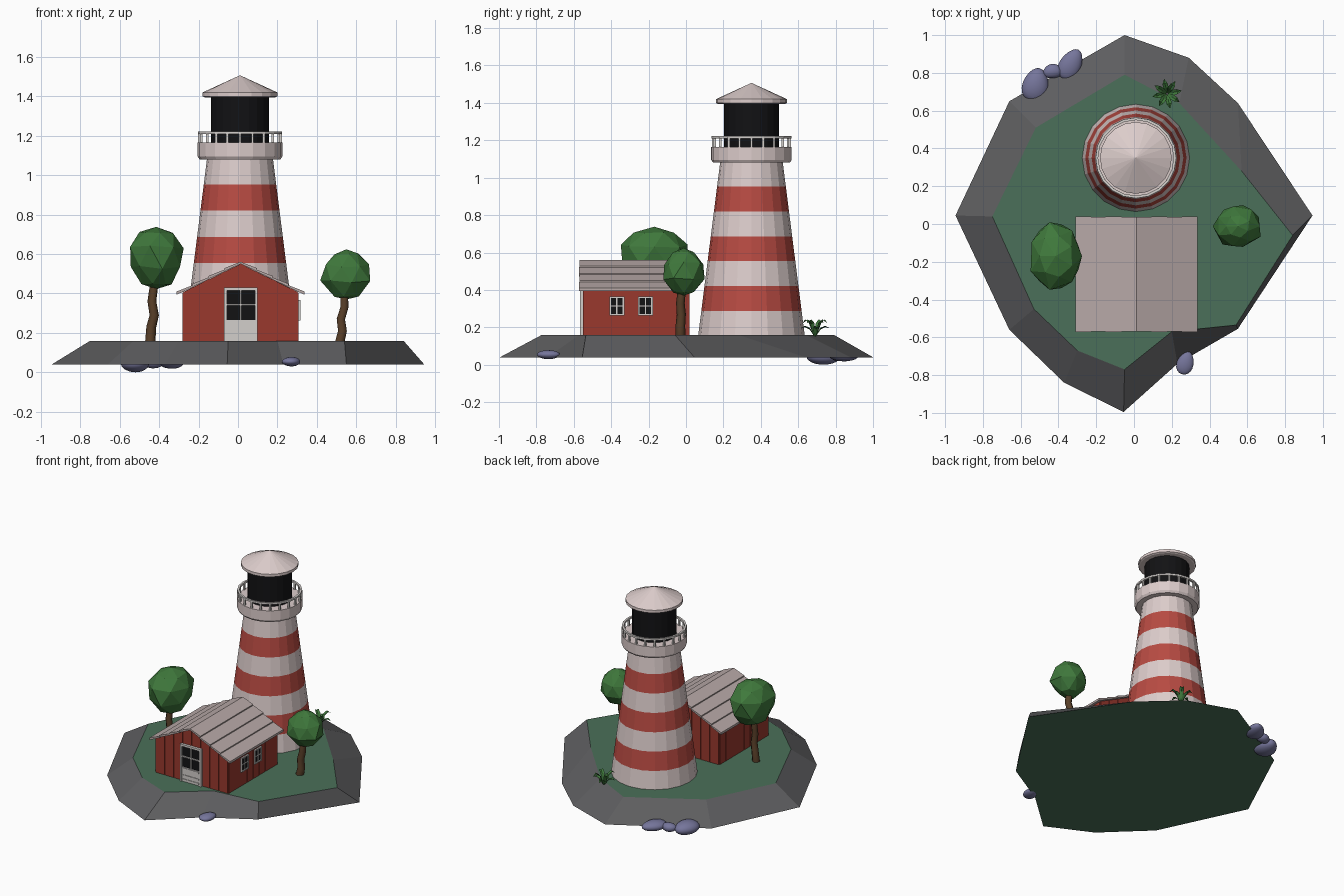
import bpy, bmesh, random
from math import sin, cos, pi
from mathutils import Vector, Matrix

if "Cube" in bpy.data.objects:
    bpy.data.objects.remove(bpy.data.objects["Cube"])

random.seed(4)

def mat(name, r, g, b):
    m = bpy.data.materials.new(name)
    m.diffuse_color = (r, g, b, 1)
    m.use_nodes = True
    m.node_tree.nodes["Principled BSDF"].inputs["Base Color"].default_value = m.diffuse_color
    return m

WHITE = mat("white_paint", .72, .61, .60)
RED = mat("red_band", .48, .07, .055)
BARN = mat("house_red", .32, .04, .027)
ROOF = mat("roof_boards", .48, .40, .39)
TRIM = mat("trim", .65, .62, .60)
BLACK = mat("dark_glass", .006, .006, .007)
GRASS = mat("grass", .07, .16, .10)
CLIFF = mat("cliff", .11, .11, .115)
STONE = mat("stone", .18, .18, .33)
LEAF = mat("foliage", .05, .19, .045)
BARK = mat("bark", .10, .05, .022)

def finish(bm, name, *mats, smooth=False):
    bmesh.ops.remove_doubles(bm, verts=bm.verts, dist=1e-5)
    bmesh.ops.recalc_face_normals(bm, faces=bm.faces)
    me = bpy.data.meshes.new(name)
    bm.to_mesh(me)
    bm.free()
    for m in mats:
        me.materials.append(m)
    if smooth:
        me.polygons.foreach_set("use_smooth", [True] * len(me.polygons))
    ob = bpy.data.objects.new(name, me)
    bpy.context.collection.objects.link(ob)
    return ob

def prism(bm, pts, y0, y1):
    """Extrude an (x, z) outline along y."""
    a = [bm.verts.new((x, y0, z)) for x, z in pts]
    b = [bm.verts.new((x, y1, z)) for x, z in pts]
    n = len(pts)
    bm.faces.new(a)
    bm.faces.new(b[::-1])
    for i in range(n):
        bm.faces.new((a[i], a[(i + 1) % n], b[(i + 1) % n], b[i]))

def box(bm, x0, x1, y0, y1, z0, z1):
    prism(bm, [(x0, z0), (x1, z0), (x1, z1), (x0, z1)], y0, y1)

def lathe(name, profile, mats, n=20, caps=True, pick=lambda i: 0, centre=(.01, .35)):
    bm = bmesh.new()
    rings = [[bm.verts.new((centre[0] + r * cos(2 * pi * k / n),
                            centre[1] + r * sin(2 * pi * k / n), z)) for k in range(n)]
             for r, z in profile]
    for i in range(len(rings) - 1):
        for k in range(n):
            j = (k + 1) % n
            f = bm.faces.new((rings[i][k], rings[i][j], rings[i + 1][j], rings[i + 1][k]))
            f.material_index = pick(i)
    if caps:
        bm.faces.new(rings[0])
        bm.faces.new(rings[-1])
    return finish(bm, name, *mats)

# Island: grass top, sloping cliff, flat underside
outer = [(-.05, 1), (.29, .88), (.55, .64), (.945, .045), (.55, -.555), (.23, -.74),
         (-.055, -.995), (-.37, -.84), (-.66, -.56), (-.945, .045), (-.66, .65)]
inner = [(-.05, .79), (.24, .64), (.57, .28), (.84, -.06), (.54, -.535), (.2, -.57),
         (-.05, -.77), (-.3, -.67), (-.53, -.45), (-.75, .04), (-.52, .51)]
bm = bmesh.new()
lo = [bm.verts.new((x, y, .04)) for x, y in outer]
hi = [bm.verts.new((x, y, .16)) for x, y in inner]
bm.faces.new(hi)
bm.faces.new(lo[::-1])
for i in range(len(lo)):
    j = (i + 1) % len(lo)
    bm.faces.new((lo[i], lo[j], hi[j], hi[i])).material_index = 1
finish(bm, "island", GRASS, CLIFF)

# Lighthouse tower with alternating bands
lathe("tower", [(.285 - .118 * i / 7, .155 + .133 * i) for i in range(8)],
      (WHITE, RED), pick=lambda i: i % 2)
lathe("gallery", [(.205, 1.08), (.215, 1.095), (.215, 1.165)], (WHITE,))
lathe("lantern", [(.147, 1.16), (.147, 1.405)], (BLACK,))
lathe("lantern_roof", [(.18, 1.395), (.19, 1.4), (.19, 1.42), (0.0001, 1.507)], (WHITE,))

# Gallery railing
lathe("handrail", [(.2, 1.21), (.214, 1.21), (.214, 1.223), (.2, 1.223), (.2, 1.21)],
      (TRIM,), caps=False)
bm = bmesh.new()
for k in range(20):
    a = 2 * pi * k / 20
    x, y = .01 + .206 * cos(a), .35 + .206 * sin(a)
    box(bm, x - .006, x + .006, y - .006, y + .006, 1.16, 1.215)
finish(bm, "railing_posts", TRIM)

# House: gabled core with vertical planks on all walls
RX = .013
def gable(x):
    return .55 - abs(x - RX) * .49
bm = bmesh.new()
x0, x1 = -.277, .303
prism(bm, [(x0, .155), (x1, .155), (x1, gable(x1)), (RX, gable(RX)), (x0, gable(x0))], -.545, .015)
w = (x1 - x0) / 8
for k in range(8):
    a, b = x0 + w * k + .002, x0 + w * (k + 1) - .002
    for y in (-.55, .015):
        prism(bm, [(a, .155), (b, .155), (b, gable(b)), (a, gable(a))], y, y + .005)
    a, b = -.545 + .07 * k + .002, -.545 + .07 * (k + 1) - .002
    box(bm, x0 - .005, x0, a, b, .155, .405)
    box(bm, x1, x1 + .005, a, b, .155, .405)
finish(bm, "house_walls", BARN)

# Roof: four lapped boards on each slope
bm = bmesh.new()
for s in (-1, 1):
    for k in range(4):
        a, b = .0805 * k, .0805 * (k + 1) + .002
        za, zb = .556 - a * .49, .556 - b * .49
        prism(bm, [(RX + s * a, za - .006), (RX + s * b, zb - .003),
                   (RX + s * b, zb + .013), (RX + s * a, za + .005)],
              -.57 - .003 * (k % 2), .038 + .003 * (k % 2))
finish(bm, "house_roof", ROOF)

# Door: frame, glazing bars and lower panel over dark glass
bm = bmesh.new()
for a in ((-.07, -.055, .16, .43), (.085, .1, .16, .43), (-.055, .085, .415, .43),
          (.011, .019, .265, .415), (-.055, .085, .338, .346)):
    box(bm, a[0], a[1], -.568, -.545, a[2], a[3])
box(bm, -.055, .085, -.562, -.545, .16, .265)
for z in (.17, .2, .25):
    box(bm, -.05, .08, -.566, -.56, z, z + .01)
finish(bm, "door", TRIM)
bm = bmesh.new()
box(bm, -.055, .085, -.558, -.545, .265, .415)
finish(bm, "door_glass", BLACK)

# Side windows
frames, glass = bmesh.new(), bmesh.new()
for y in (-.37, -.217):
    for a, b, c, d in ((-.04, .04, .263, .272), (-.04, .04, .357, .366), (-.04, -.031, .272, .357),
                       (.031, .04, .272, .357), (-.003, .003, .272, .357), (-.031, .031, .312, .317)):
        box(frames, .3, .318, y + a, y + b, c, d)
    box(glass, .3, .312, y - .035, y + .035, .268, .36)
finish(frames, "window_frames", TRIM)
finish(glass, "window_glass", BLACK)

# Trees: bent trunk and faceted crown
def tree(side, path, crown, size, rings):
    cu = bpy.data.curves.new(side + "_trunk", "CURVE")
    cu.dimensions = "3D"
    cu.bevel_depth, cu.bevel_resolution, cu.use_fill_caps = .027, 1, True
    sp = cu.splines.new("POLY")
    sp.points.add(len(path) - 1)
    for i, p in enumerate(path):
        sp.points[i].co = (*p, 1)
        sp.points[i].radius = 1 - .25 * i / len(path)
    cu.materials.append(BARK)
    bpy.context.collection.objects.link(bpy.data.objects.new(side + "_trunk", cu))
    bm = bmesh.new()
    for i, (r, z) in enumerate(rings):
        for k in range(7):
            a = 2 * pi * (k + .5 * (i % 2)) / 7
            q = r * random.uniform(.93, 1.06)
            bm.verts.new((crown[0] + size[0] * q * cos(a), crown[1] + size[1] * q * sin(a),
                          crown[2] + size[2] * (z + random.uniform(-.06, .06))))
    for z in (-1, 1):
        bm.verts.new((crown[0], crown[1], crown[2] + size[2] * z))
    bmesh.ops.convex_hull(bm, input=bm.verts)
    finish(bm, side + "_crown", LEAF)

tree("left", [(-.445, -.17, .155), (-.44, -.165, .23), (-.425, -.175, .29), (-.437, -.17, .36), (-.425, -.17, .45)],
     (-.415, -.17, .58), (.14, .175, .158), [(.58, -.8), (.95, -.3), (1, .35), (.65, .82)])
tree("right", [(.517, -.03, .155), (.53, -.03, .21), (.522, -.025, .27), (.54, -.03, .33), (.54, -.02, .42)],
     (.55, -.012, .497), (.127, .12, .127), [(.5, -.85), (1, -.3), (.92, .35), (.5, .85)])

# Smooth shoreline stones
for i, (loc, size, rot) in enumerate((
        ((-.52, .735, .045), (.07, .092, .045), -.2), ((-.335, .845, .052), (.058, .088, .034), -.5),
        ((-.43, .81, .05), (.052, .038, .03), .1), ((.272, -.735, .054), (.044, .063, .024), -.3))):
    bm = bmesh.new()
    M = Matrix.Translation(loc) @ Matrix.Rotation(rot, 4, "Z") @ Matrix.Diagonal((*size, 1))
    bmesh.ops.create_icosphere(bm, subdivisions=3, radius=1)
    for v in bm.verts:
        v.co.x *= 1 - .18 * v.co.y
    bm.transform(M)
    finish(bm, f"stone_{i + 1}", STONE, smooth=True)

# Leafy plant: arching pointed leaves
bm = bmesh.new()
for k in range(8):
    a = 2 * pi * k / 8 + .2
    d, t = Vector((cos(a), sin(a), 0)), Vector((-sin(a), cos(a), 0))
    up = 1 if k % 2 else .6
    prev = None
    for r, z, w in ((.005, 0, .006), (.03, .055, .015), (.055, .07, .013), (.078, .055, .001)):
        c = Vector((.175, .69, .155)) + d * r + Vector((0, 0, z * up * 1.25))
        row = [bm.verts.new(c - t * w), bm.verts.new(c - Vector((0, 0, w * .5))), bm.verts.new(c + t * w)]
        if prev:
            for i in (0, 1):
                bm.faces.new((prev[i], prev[i + 1], row[i + 1], row[i]))
        prev = row
finish(bm, "plant", LEAF)
